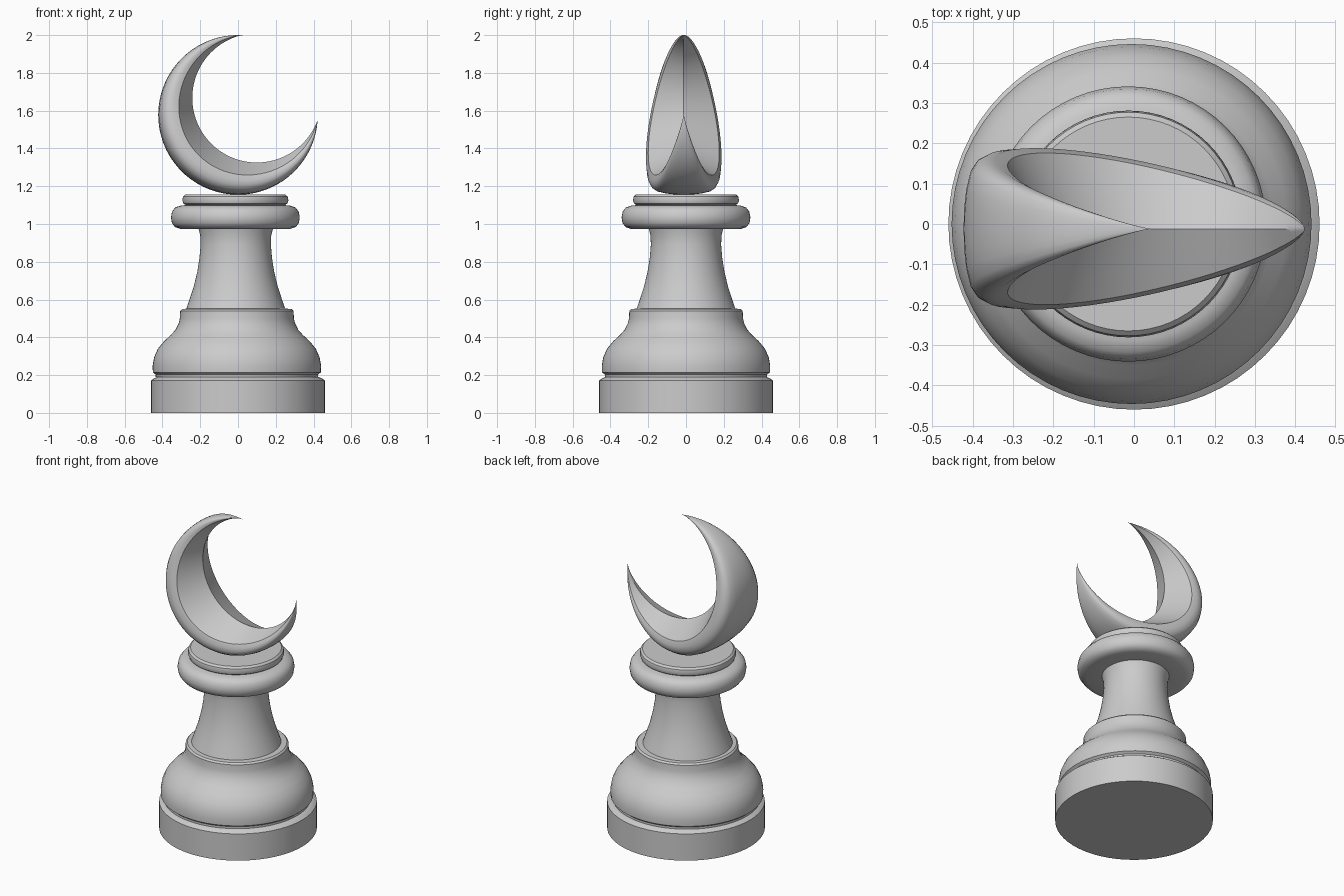
import bpy, bmesh
from math import sin, cos, pi, radians, sqrt

if "Cube" in bpy.data.objects:
    bpy.data.objects.remove(bpy.data.objects["Cube"])


def finish(name, bm, angle):
    bmesh.ops.remove_doubles(bm, verts=bm.verts, dist=0.0005)
    bmesh.ops.recalc_face_normals(bm, faces=bm.faces)
    me = bpy.data.meshes.new(name)
    bm.to_mesh(me)
    bm.free()
    ob = bpy.data.objects.new(name, me)
    bpy.context.collection.objects.link(ob)
    bpy.ops.object.select_all(action='DESELECT')
    bpy.context.view_layer.objects.active = ob
    ob.select_set(True)
    bpy.ops.object.shade_smooth_by_angle(angle=radians(angle))
    return ob


def bridge(bm, rings, close):
    n = len(rings[0])
    for a, b in zip(rings, rings[1:]):
        for i in range(n if close else n - 1):
            j = (i + 1) % n
            bm.faces.new((a[i], a[j], b[j], b[i]))


def lathe(name, profile, cx=0.0, sides=64):
    bm = bmesh.new()
    rings = [[bm.verts.new((cx + r * cos(2 * pi * i / sides),
                            r * sin(2 * pi * i / sides), z))
              for i in range(sides)] for r, z in profile]
    bridge(bm, rings, True)
    # cap the ends flat
    bm.faces.new(rings[0])
    bm.faces.new(rings[-1])
    return finish(name, bm, 35)


# Turned pedestal
lathe("foot_disc", [(0.46, 0), (0.46, 0.172), (0.445, 0.182), (0.43, 0.19)])
lathe("lower_bulb", [(0.43, 0.19), (0.43, 0.203), (0.445, 0.215), (0.446, 0.25),
                     (0.438, 0.295), (0.418, 0.34), (0.385, 0.38), (0.35, 0.412),
                     (0.325, 0.44), (0.308, 0.475), (0.302, 0.5), (0.3, 0.54),
                     (0.29, 0.55), (0.262, 0.552)], -0.006)
lathe("neck", [(0.262, 0.55), (0.245, 0.6), (0.222, 0.67), (0.203, 0.75),
               (0.192, 0.82), (0.186, 0.89), (0.188, 0.94), (0.197, 0.975)], -0.012)
lathe("collar", [(0.197, 0.973), (0.29, 0.974), (0.32, 0.984), (0.336, 1.005),
                 (0.341, 1.035), (0.335, 1.066), (0.318, 1.088), (0.29, 1.097),
                 (0.262, 1.1), (0.275, 1.108), (0.281, 1.125), (0.277, 1.145),
                 (0.265, 1.156)], -0.014)

# Crescent: tapering section between an outer circle and an offset inner circle
R, CZ = 0.4225, 1.5775
DX, DZ, RI = 0.1, 0.09, 0.342
# half section: (depth inward, half width), ending on the inner ridge
half = [(0, 0), (0.01, 0.3), (0.035, 0.55), (0.09, 0.8), (0.17, 0.93),
        (0.28, 0.99), (0.42, 1.0), (0.58, 0.94), (0.72, 0.63), (0.86, 0.31), (1, 0)]
section = half + [(d, -w) for d, w in half[-2:0:-1]]
bm = bmesh.new()
rings = []
steps = 80
for k in range(steps + 1):
    u = sin(pi / 2 * (2 * k / steps - 1))
    a = radians(222.5 + 138.5 * u)
    c, s = cos(a), sin(a)
    dot = DX * c + DZ * s
    inner = dot + sqrt(RI ** 2 - DX ** 2 - DZ ** 2 + dot ** 2)
    thick = max(R - inner, 0)
    width = 0.2 * max(1 - u * u, 0) ** 1.25
    rings.append([bm.verts.new(((R - d * thick) * c, -0.012 + w * width,
                                CZ + (R - d * thick) * s)) for d, w in section])
bridge(bm, rings, True)
finish("crescent", bm, 40)
